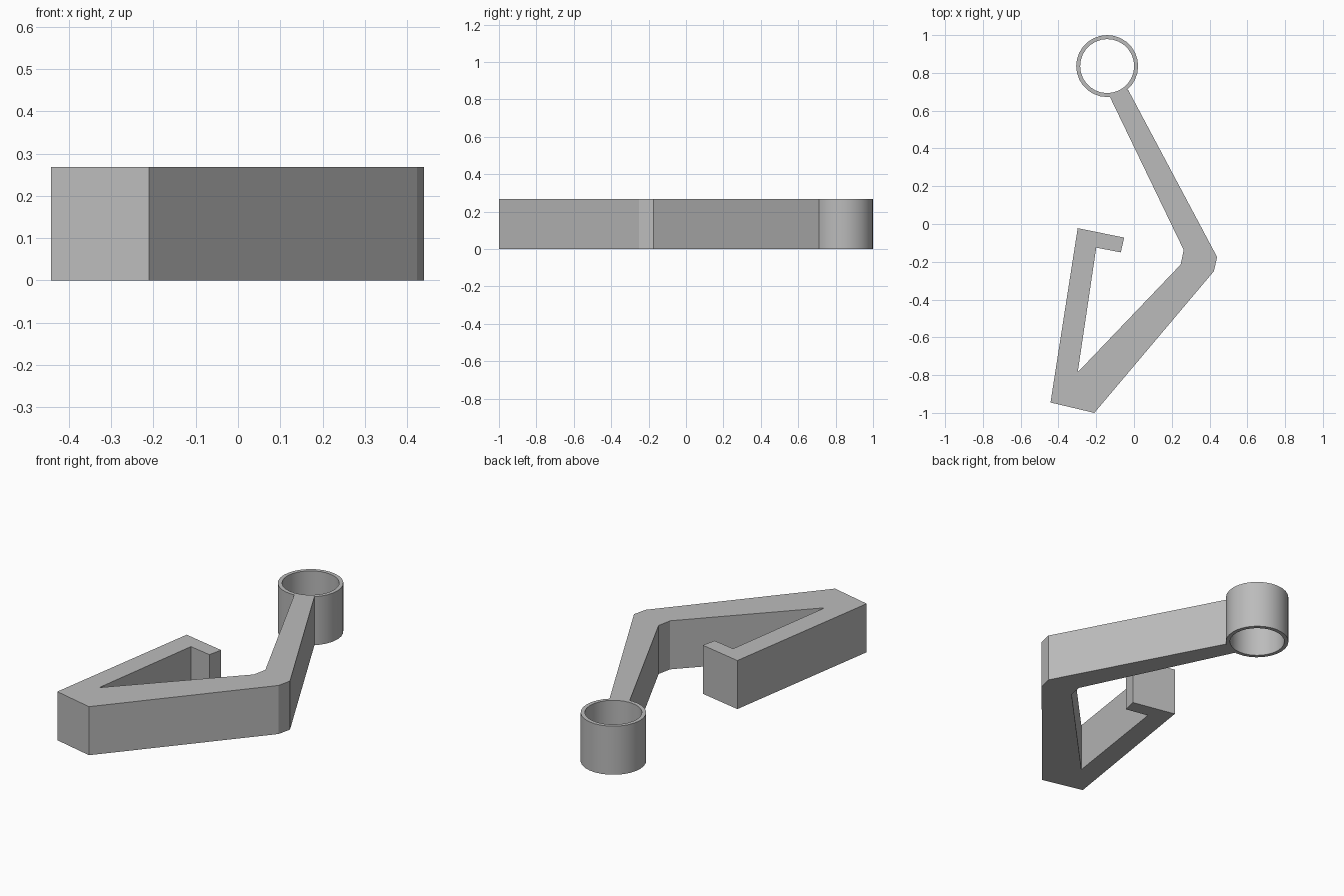
import bpy
import bmesh
from math import cos, sin, tau

cube = bpy.data.objects.get("Cube")
if cube:
    bpy.data.objects.remove(cube, do_unlink=True)

HEIGHT = 0.268
RING_CENTRE = (-0.142, 0.836)

grey = bpy.data.materials.new("plain grey")
grey.use_nodes = True
colour = (0.5, 0.5, 0.5, 1)
grey.diffuse_color = colour
grey.node_tree.nodes["Principled BSDF"].inputs["Base Color"].default_value = colour


def add_object(name, bm):
    bmesh.ops.recalc_face_normals(bm, faces=bm.faces)
    mesh = bpy.data.meshes.new(name)
    bm.to_mesh(mesh)
    bm.free()
    mesh.materials.append(grey)
    obj = bpy.data.objects.new(name, mesh)
    bpy.context.collection.objects.link(obj)
    return obj


def extrude_outline(name, points):
    bm = bmesh.new()
    base = bm.faces.new([bm.verts.new((x, y, 0)) for x, y in points])
    top = bmesh.ops.extrude_face_region(bm, geom=[base], use_keep_orig=True)
    moved = [g for g in top["geom"] if isinstance(g, bmesh.types.BMVert)]
    bmesh.ops.translate(bm, verts=moved, vec=(0, 0, HEIGHT))
    return add_object(name, bm)


def tube(name, centre, outer, inner, sides):
    bm = bmesh.new()
    loops = []
    for radius, z in ((outer, 0), (outer, HEIGHT), (inner, HEIGHT), (inner, 0)):
        loops.append([bm.verts.new((centre[0] + radius * cos(tau * i / sides),
                                    centre[1] + radius * sin(tau * i / sides), z))
                      for i in range(sides)])
    for k in range(4):
        a, b = loops[k], loops[(k + 1) % 4]
        for i in range(sides):
            j = (i + 1) % sides
            bm.faces.new((a[i], a[j], b[j], b[i]))
    return add_object(name, bm)


# Bent arm with the folded-back hook and its short lip
extrude_outline("hooked_arm", [
    (-0.13, 0.678), (0.263, -0.137), (0.247, -0.215), (-0.298, -0.785),
    (-0.2, -0.125), (-0.07, -0.15), (-0.052, -0.072), (-0.298, -0.022),
    (-0.442, -0.945), (-0.21, -1.0), (0.423, -0.25), (0.44, -0.175),
    (-0.032, 0.712)])

# Open ring at the end of the arm
ring = tube("end_ring", RING_CENTRE, 0.164, 0.143, 28)
bpy.ops.object.select_all(action="DESELECT")
ring.select_set(True)
bpy.context.view_layer.objects.active = ring
bpy.ops.object.shade_smooth_by_angle()
